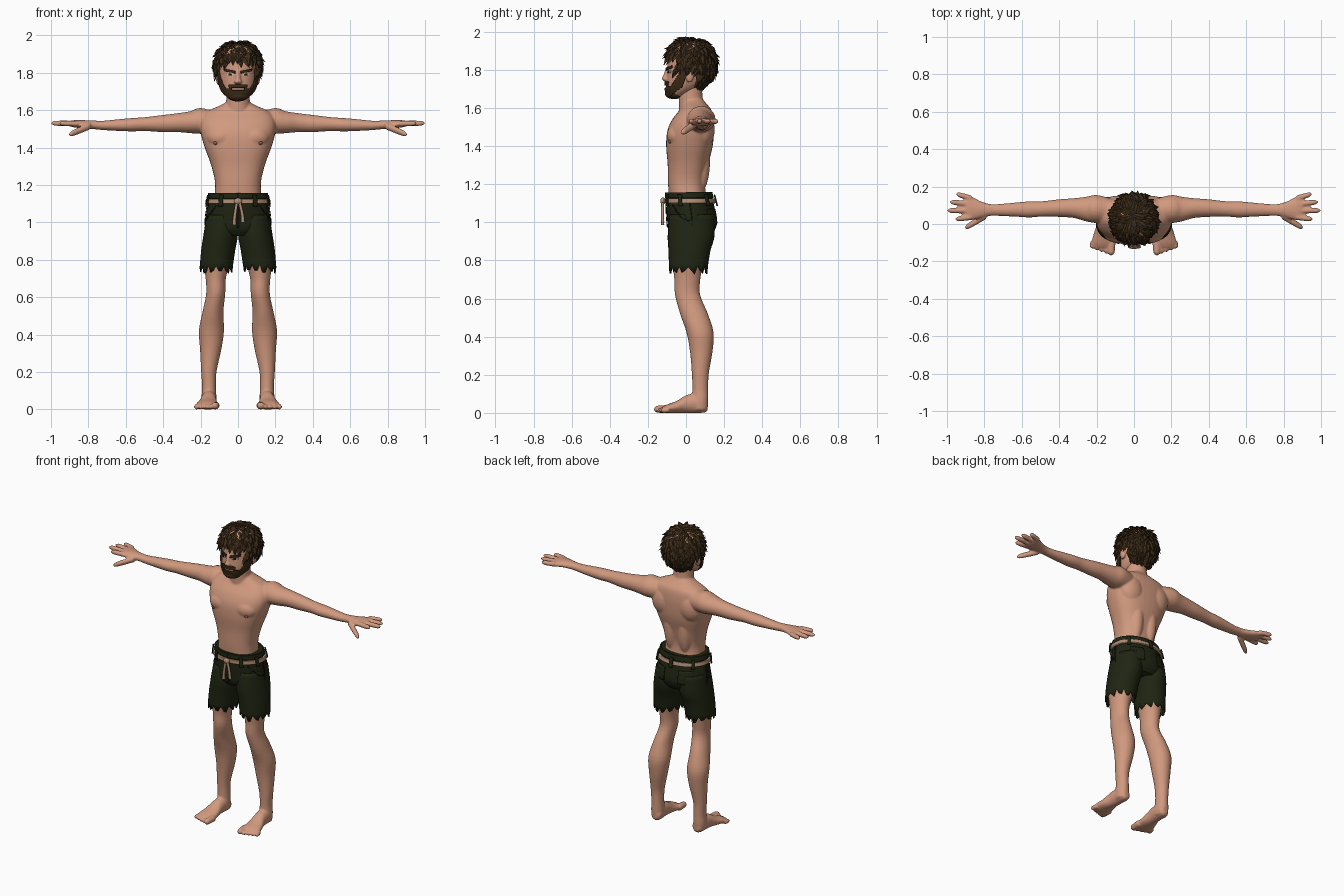
import bpy, bmesh, math, random
from mathutils import Vector, Matrix

random.seed(4)
if "Cube" in bpy.data.objects:
    bpy.data.objects.remove(bpy.data.objects["Cube"])


def material(name, *rgb):
    m = bpy.data.materials.new(name)
    m.use_nodes = True
    m.diffuse_color = (*rgb, 1)
    m.node_tree.nodes["Principled BSDF"].inputs["Base Color"].default_value = (*rgb, 1)
    return m


skin = material("skin", .64, .32, .21)
hair_brown = material("hair brown", .045, .024, .009)
olive = material("shorts olive", .014, .018, .006)
seam_olive = material("seam olive", .008, .01, .004)
rope_tan = material("rope tan", .45, .27, .17)
white = material("eye white", .6, .55, .5)
dark = material("iris dark", .02, .012, .008)
areola = material("areola brown", .3, .11, .07)


def section(secs, k, v):
    """Smooth value of (x, y, z, radius, radius) at v along axis k."""
    keys = [s[k] for s in secs]
    i = max(j for j in range(len(secs) - 1) if keys[j] <= v or j == 0)
    h = keys[i + 1] - keys[i]
    t = min(1, max(0, (v - keys[i]) / h))

    def slope(j, c):
        a, b = max(0, j - 1), min(len(secs) - 1, j + 1)
        return (secs[b][c] - secs[a][c]) / (keys[b] - keys[a]) * h
    out = []
    for c in range(5):
        p, q = secs[i][c], secs[i + 1][c]
        m, n = slope(i, c), slope(i + 1, c)
        d = q - p
        out.append(p + t * m + t * t * (3 * d - 2 * m - n) + t ** 3 * (m + n - 2 * d))
    return out


def surface(secs, k, v, ang, off=0, power=1):
    s = section(secs, k, v)
    co = Vector(s[:3])
    i, j = [c for c in range(3) if c != k]
    wave = lambda f: math.copysign(abs(f) ** power, f)
    co[i] += (max(.002, s[3]) + off) * wave(math.sin(ang))
    co[j] -= (max(.002, s[4]) + off) * wave(math.cos(ang))
    return co


def loft(bm, secs, k, sx=1, n=28, steps=4, power=1, caps=True):
    secs = sorted(secs, key=lambda s: s[k])
    vals = [a[k] + (b[k] - a[k]) * i / steps for a, b in zip(secs, secs[1:]) for i in range(steps)]
    rings = []
    for v in vals + [secs[-1][k]]:
        pts = [surface(secs, k, v, math.tau * i / n, 0, power) for i in range(n)]
        rings.append([bm.verts.new((p.x * sx, p.y, p.z)) for p in pts])
    for r, s in zip(rings, rings[1:]):
        for i in range(n):
            bm.faces.new((r[i - 1], r[i], s[i], s[i - 1]))
    if caps:
        bm.faces.new(rings[0])
        bm.faces.new(rings[-1])
    return rings


def ball(bm, c, r, sx=1):
    mat = Matrix.Translation((c[0] * sx, c[1], c[2])) @ Matrix.Diagonal((*r, 1))
    bmesh.ops.create_icosphere(bm, subdivisions=3, radius=1, matrix=mat)


def digit(bm, p, q, r, k, sx):
    p, q = Vector(p), Vector(q)
    loft(bm, [(*p.lerp(q, f), r * g, r * g) for f, g in ((0, 1), (.5, .97), (.88, .8), (1, .25))], k, sx, 14)


def patch(bm, secs, z0, z1, a0, a1, off, rule=lambda z, a: True, nz=8, na=16):
    """Plate that follows a lofted part, keeping the cells allowed by the rule."""
    z = lambda i: z0 + (z1 - z0) * i / nz
    a = lambda j: a0 + (a1 - a0) * j / na
    grid = [[bm.verts.new(surface(secs, 2, z(i), a(j), off)) for j in range(na + 1)] for i in range(nz + 1)]
    for i in range(nz):
        for j in range(na):
            if rule(z(i + .5), abs(a(j + .5))):
                bm.faces.new((grid[i][j], grid[i][j + 1], grid[i + 1][j + 1], grid[i + 1][j]))
    bmesh.ops.delete(bm, geom=[v for v in bm.verts if not v.link_faces], context='VERTS')


def finish(name, bm, mat, smooth=True, voxel=0, blur=4, thick=0):
    bmesh.ops.recalc_face_normals(bm, faces=bm.faces)
    me = bpy.data.meshes.new(name)
    bm.to_mesh(me)
    bm.free()
    me.materials.append(mat)
    if smooth:
        me.shade_smooth()
        me.set_sharp_from_angle(angle=math.radians(50))
    ob = bpy.data.objects.new(name, me)
    bpy.context.collection.objects.link(ob)
    if voxel:
        rm = ob.modifiers.new("merge", 'REMESH')
        rm.mode, rm.voxel_size, rm.use_smooth_shade = 'VOXEL', voxel, True
        sm = ob.modifiers.new("soften", 'SMOOTH')
        sm.factor, sm.iterations = .5, blur
    if thick:
        so = ob.modifiers.new("thickness", 'SOLIDIFY')
        so.thickness, so.offset = thick, 0
    return ob


# Body: torso, neck, arms and legs merged into one skin
torso = [(0, .015, 1.08, .135, .1), (0, .003, 1.2, .122, .097), (0, .01, 1.3, .142, .106),
         (0, .018, 1.4, .178, .122), (0, .024, 1.48, .2, .122), (0, .036, 1.54, .2, .108),
         (0, .05, 1.59, .17, .083), (0, .045, 1.625, .095, .06), (0, .04, 1.65, .05, .045)]
neck = [(0, .035, 1.56, .075, .07), (0, .025, 1.64, .064, .063), (0, .02, 1.74, .062, .065)]
arm = [(.1, .07, 1.535, .06, .06), (.2, .08, 1.54, .075, .067), (.26, .08, 1.535, .065, .058),
       (.32, .085, 1.533, .053, .051), (.4, .085, 1.528, .047, .046), (.5, .08, 1.525, .041, .037),
       (.56, .078, 1.522, .043, .036), (.63, .077, 1.52, .038, .032), (.72, .075, 1.518, .032, .025),
       (.77, .075, 1.521, .032, .023), (.82, .077, 1.524, .045, .022), (.88, .086, 1.527, .066, .019),
       (.905, .09, 1.528, .055, .012)]
leg = [(.155, .07, .015, .036, .042), (.155, .073, .06, .04, .044), (.155, .075, .12, .037, .042),
       (.156, .075, .2, .041, .044), (.146, .08, .32, .057, .059), (.142, .074, .42, .067, .071),
       (.134, .042, .52, .056, .073), (.119, .008, .62, .051, .066), (.119, .007, .7, .054, .068),
       (.112, .01, .8, .072, .083), (.095, .02, .95, .08, .095)]
foot = [(.167, -.125, .018, .05, .014), (.166, -.1, .022, .061, .022), (.162, -.05, .031, .053, .031),
        (.157, 0, .046, .042, .046), (.154, .05, .05, .04, .05), (.152, .1, .039, .034, .037),
        (.152, .114, .036, .018, .022)]
fingers = [(.036, .955, .026), (.072, 1.0, .072), (.106, .985, .118), (.138, .95, .16)]
bm = bmesh.new()
loft(bm, torso, 2, n=40, power=.82)
loft(bm, neck, 2)
for sx in (1, -1):
    loft(bm, arm, 0, sx)
    loft(bm, leg, 2, sx)
    loft(bm, foot, 1, sx)
    ball(bm, (.085, -.04, 1.455), (.085, .062, .062), sx)
    ball(bm, (.095, .085, 1.485), (.085, .066, .1), sx)
    ball(bm, (.05, .07, 1.33), (.05, .057, .18), sx)
    ball(bm, (.2, .08, 1.547), (.075, .07, .064), sx)
    for y, tip_x, tip_y in fingers:
        digit(bm, (.87, y, 1.528), (tip_x, tip_y, 1.53), .0155, 0, sx)
    digit(bm, (.79, .045, 1.515), (.905, -.022, 1.468), .019, 0, sx)
    for i in range(5):
        x = .119 + .025 * i
        r = .021 if i == 0 else .0145
        digit(bm, (x, -.09, r), (x + .004, -.168 + .009 * i, r * .9), r, 1, sx)
finish("body", bm, skin, voxel=.006)

bm = bmesh.new()
for sx in (1, -1):
    ball(bm, (.12, -.084, 1.425), (.011, .009, .011), sx)
finish("nipples", bm, areola)

# Head with nose and ears
head = [(0, -.06, 1.657, .035, .03), (0, -.045, 1.67, .055, .05), (0, -.02, 1.7, .079, .082),
        (0, 0, 1.74, .094, .102), (0, .01, 1.79, .101, .109), (0, .02, 1.85, .105, .116),
        (0, .022, 1.9, .1, .11), (0, .022, 1.935, .078, .085), (0, .022, 1.955, .03, .035)]
nose = [(0, -.1, 1.738, .012, .01), (0, -.106, 1.75, .021, .021), (0, -.103, 1.77, .014, .017),
        (0, -.093, 1.81, .013, .012)]
bm = bmesh.new()
loft(bm, head, 2, n=40)
loft(bm, nose, 2, n=16)
for sx in (1, -1):
    ball(bm, (.105, .02, 1.77), (.013, .022, .037), sx)
finish("head", bm, skin, voxel=.005, blur=3)


# Beard, brows and eyes follow the head surface
def beard_zone(z, a):
    if a < .38 and 1.706 < z < 1.719:
        return False
    top = 1.738 if a < .5 else 1.716 + max(0, a - .85) * .2
    return 1.655 + max(0, a - .9) * .09 < z < top


bm = bmesh.new()
patch(bm, head, 1.658, 1.85, -1.5, 1.5, .006, beard_zone, 60, 70)
ball(bm, (0, -.062, 1.675), (.052, .044, .024))
finish("beard", bm, hair_brown, thick=.01)
bm = bmesh.new()
patch(bm, head, 1.79, 1.83, -.8, .8, .006,
      lambda z, a: .14 < a < .75 and abs(z - 1.803 - .02 * (a - .14)) < .0065, 24, 50)
finish("brows", bm, hair_brown, thick=.008)
for name, mat, lo, hi, off in (("eyes", white, .26, .6, .002), ("irises", dark, .36, .48, .004)):
    bm = bmesh.new()
    patch(bm, head, 1.784, 1.796, -.7, .7, off, lambda z, a: lo < a < hi, 3, 60)
    finish(name, bm, mat, thick=.004)


# Hair: scalp shell and swept pointed locks
def hairline(a):
    return 1.865 if a < .95 else 1.81 if a < 1.95 else 1.725


centre, radii = Vector((0, .025, 1.83)), Vector((.114, .122, .13))
azimuth = lambda p: abs(math.atan2(p.x, centre.y - p.y))
bm = bmesh.new()
ball(bm, centre, radii)
low = [f for f in bm.faces if f.calc_center_median().z < hairline(azimuth(f.calc_center_median()))]
bmesh.ops.delete(bm, geom=low, context='FACES')
count = 420
for i in range(count):
    h = 1 - 2 * (i + .5) / count
    w = math.sqrt(1 - h * h)
    n = Vector((w * math.cos(i * 2.39996), w * math.sin(i * 2.39996), h))
    p = centre + n * radii
    if p.z < hairline(azimuth(p)):
        continue
    d = p - Vector((0, .05, 2.0))
    d = (d - n * d.dot(n)).normalized()
    side = n.cross(d)
    d = (d + side * random.uniform(-.45, .45)).normalized()
    size = random.uniform(.8, 1.2)
    rings = []
    for along, lift, wide in ((-.01, -.004, .012), (.018, .008, .016), (.036, .012, .01)):
        c = p + (d * along + n * lift) * size
        rings.append([bm.verts.new(c + e * wide * size) for e in (side, n * .5, -side, -n * .5)])
    tip = bm.verts.new(p + (d * .055 + n * random.uniform(.004, .022)) * size)
    for r, s in zip(rings, rings[1:]):
        for j in range(4):
            bm.faces.new((r[j - 1], r[j], s[j], s[j - 1]))
    for j in range(4):
        bm.faces.new((rings[-1][j - 1], rings[-1][j], tip))
finish("hair", bm, hair_brown, smooth=False)

# Shorts: hips and two ragged legs
hips = [(0, .03, .93, .13, .1), (0, .03, .96, .165, .122), (0, .032, 1.0, .174, .13),
        (0, .022, 1.09, .163, .125), (0, .014, 1.157, .152, .116)]
short_leg = [(.117, .012, .755, .085, .098), (.106, .018, .85, .088, .107),
             (.093, .027, .93, .089, .12), (.085, .03, 1.04, .08, .112)]
bm = bmesh.new()
loft(bm, hips, 2, n=40)
finish("shorts_hips", bm, olive)
for sx, name in ((1, "left"), (-1, "right")):
    bm = bmesh.new()
    hem = loft(bm, short_leg, 2, sx, n=36, caps=False)[0]
    for i, v in enumerate(hem):
        v.co.z += random.uniform(-.028, -.005) if i % 3 else random.uniform(.005, .022)
    finish("shorts_leg_" + name, bm, olive, thick=.006)

# Waistband, pockets and seams
bm = bmesh.new()
patch(bm, hips, 1.128, 1.157, 0, math.tau, .004, na=48)
for a in (.55, 1.2, 2.3, math.pi):
    for s in (a, -a):
        patch(bm, hips, 1.085, 1.145, s - .07, s + .07, .016, na=4)
for s in (1, -1):
    patch(bm, hips, .985, 1.07, s * 2.3, s * 2.85, .004)
finish("waistband_and_pockets", bm, olive, thick=.008)
bm = bmesh.new()
patch(bm, hips, 1.0, 1.09, -1.5, 1.5, .003,
      lambda z, a: a > .55 and abs(z - 1.01 - .16 * (1.5 - a) ** 2 * (a < 1.5)) < .004, 24, 80)
for a in (0, math.pi / 2, -math.pi / 2):
    patch(bm, hips, .97, 1.1, a - .025, a + .025, .003, na=2)
finish("seams", bm, seam_olive, thick=.004)

# Rope belt with knot and hanging ends
bm = bmesh.new()
patch(bm, hips, 1.1, 1.124, 0, math.tau, .008, na=48)
finish("rope_belt", bm, rope_tan, thick=.012)
bm = bmesh.new()
ball(bm, (0, -.121, 1.112), (.021, .014, .018))
for x, z in ((-.02, .985), (.026, 1.0)):
    loft(bm, [(x, -.122, z, .011, .008), (x * .9, -.123, z + .04, .009, .008), (x * .3, -.122, 1.11, .008, .008)], 2, n=12)
finish("rope_knot", bm, rope_tan)
